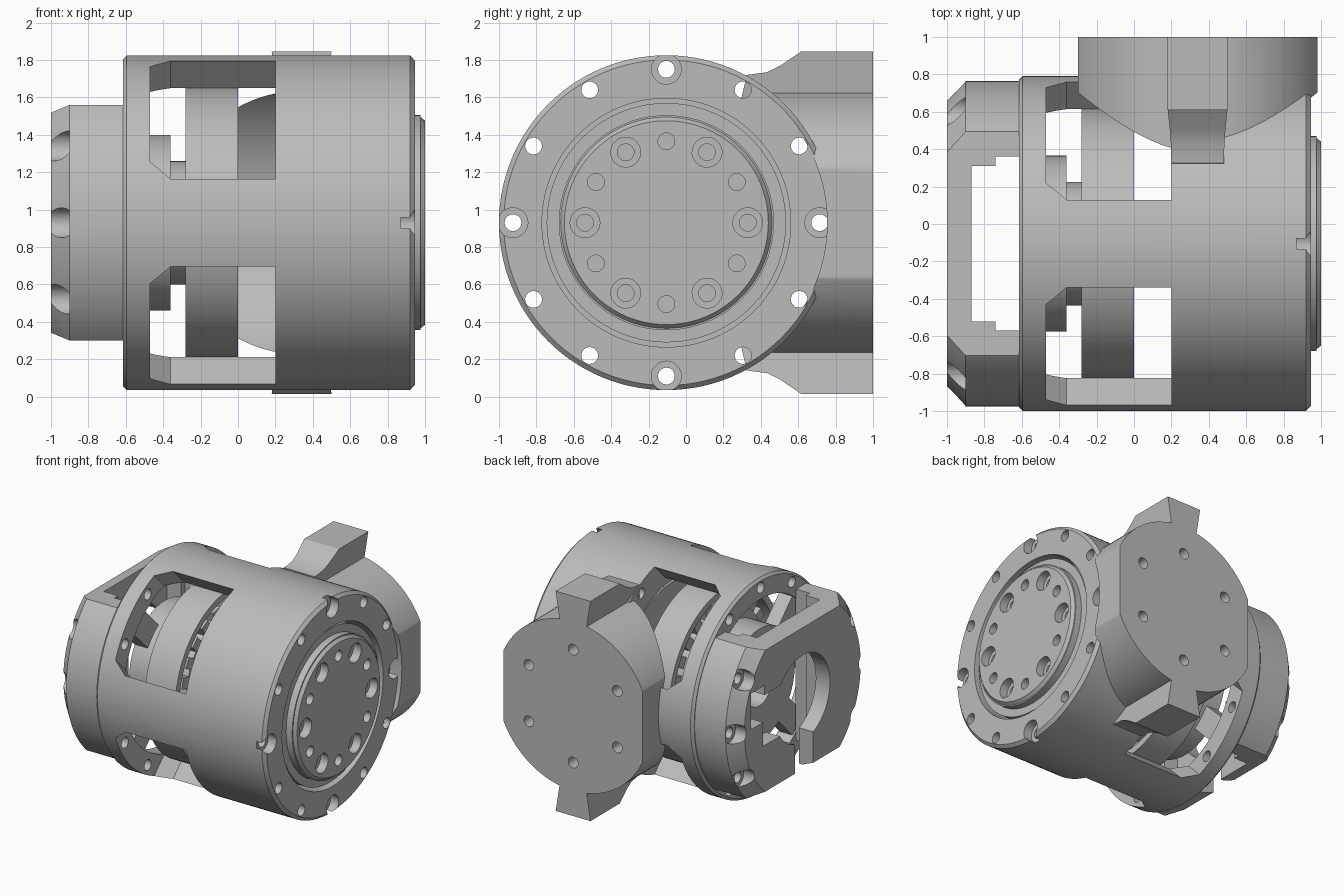
import bpy, bmesh, math
from mathutils import Matrix, Vector

if "Cube" in bpy.data.objects:
    bpy.data.objects.remove(bpy.data.objects["Cube"])

AXIS = Vector((0, -0.105, 0.93))      # centre line of the main barrel
HUB_X = 0.34                          # centre line of the side mount
ALONG_X = Matrix()
ALONG_Y = Matrix.Translation((HUB_X, 0, 0)) @ Matrix.Rotation(math.pi / 2, 4, 'Z')
SIDE = Matrix(((0, 0, 1, 0), (1, 0, 0, 0), (0, 1, 0, 0), (0, 0, 0, 1)))
FROM_FRONT = Matrix(((1, 0, 0, 0), (0, 0, 1, 0), (0, 1, 0, 0), (0, 0, 0, 1)))

metal = bpy.data.materials.new("grey_metal")
metal.use_nodes = True
metal.diffuse_color = (0.5, 0.5, 0.5, 1)
metal.node_tree.nodes["Principled BSDF"].inputs["Base Color"].default_value = (0.5, 0.5, 0.5, 1)


def finish(name, bm, matrix):
    bmesh.ops.remove_doubles(bm, verts=bm.verts, dist=1e-5)
    bmesh.ops.transform(bm, matrix=Matrix.Translation(AXIS) @ matrix, verts=bm.verts)
    bmesh.ops.recalc_face_normals(bm, faces=bm.faces)
    mesh = bpy.data.meshes.new(name)
    bm.to_mesh(mesh)
    bm.free()
    mesh.materials.append(metal)
    obj = bpy.data.objects.new(name, mesh)
    bpy.context.collection.objects.link(obj)
    return obj


def lathe(name, profile, matrix=ALONG_X, steps=80):
    """Turn a closed (along, radius) profile about the local x axis."""
    bm = bmesh.new()
    rings = []
    for k in range(steps):
        a = 2 * math.pi * k / steps
        rings.append([bm.verts.new((x, r * math.cos(a), r * math.sin(a))) for x, r in profile])
    n = len(profile)
    for k in range(steps):
        one, two = rings[k], rings[(k + 1) % steps]
        for i in range(n):
            j = (i + 1) % n
            if profile[i][1] + profile[j][1] > 0:
                bm.faces.new((one[i], one[j], two[j], two[i]))
    return finish(name, bm, matrix)


def rod(name, x0, x1, r, matrix=ALONG_X, steps=80):
    return lathe(name, [(x0, 0), (x0, r), (x1, r), (x1, 0)], matrix, steps)


def prism(name, points, w0, w1, matrix=ALONG_X):
    bm = bmesh.new()
    face = bm.faces.new([bm.verts.new((u, v, w0)) for u, v in points])
    new = bmesh.ops.extrude_face_region(bm, geom=[face])["geom"]
    top = [v for v in new if isinstance(v, bmesh.types.BMVert)]
    bmesh.ops.translate(bm, verts=top, vec=(0, 0, w1 - w0))
    return finish(name, bm, matrix)


def box(name, x0, x1, y0, y1, z0, z1):
    return prism(name, [(x0, y0), (x1, y0), (x1, y1), (x0, y1)], z0, z1)


def cut(obj, tool, operation='DIFFERENCE'):
    mod = obj.modifiers.new("cut", 'BOOLEAN')
    mod.object, mod.operation, mod.solver = tool, operation, 'EXACT'
    bpy.context.view_layer.objects.active = obj
    bpy.ops.object.modifier_apply(modifier=mod.name)
    bpy.data.objects.remove(tool)


def turned(degrees):
    return Matrix.Rotation(math.radians(degrees), 4, 'X')


def hole(obj, degrees, radius, x0, x1, r, base=ALONG_X):
    place = base @ turned(degrees) @ Matrix.Translation((0, radius, 0))
    cut(obj, rod("drill", x0, x1, r, place, 20))


# Barrel with four windows and a ring of bolt holes
barrel = lathe("barrel_housing", [
    (-0.615, 0.725), (-0.615, 0.875), (-0.595, 0.895), (0.92, 0.895), (0.945, 0.87),
    (0.945, 0.665), (0.2, 0.665), (0.2, 0.725)], steps=112)
window = [(-0.47, -0.36), (-0.36, -0.445), (0.2, -0.445),
          (0.2, 0.445), (-0.36, 0.445), (-0.47, 0.36)]
for k in range(4):
    cut(barrel, prism("window_cutter", window, 0.4, 1.2, turned(45 + 90 * k)))
for k in range(12):
    hole(barrel, 30 * k, 0.82, -0.7, 1.0, 0.045)
    if k % 3 == 0:
        hole(barrel, 30 * k, 0.82, 0.87, 1.0, 0.08)

# Output drum with its bolt circle
drum = lathe("output_drum", [
    (0.21, 0), (0.21, 0.64), (0.92, 0.64), (0.92, 0.575), (0.975, 0.575),
    (0.975, 0.565), (1.0, 0.545), (1.0, 0)])
for k in range(12):
    if k % 2 == 0:
        hole(drum, 30 * k, 0.435, 0.93, 1.1, 0.08)
    hole(drum, 30 * k, 0.435, 0.8, 1.1, 0.045)
lathe("drum_bearing", [(0.3, 0.63), (0.3, 0.67), (0.4, 0.67), (0.4, 0.63)])

# Motor ring, toothed core and stepped shaft inside the barrel
lathe("motor_ring", [(-0.28, 0.67), (-0.28, 0.724), (0, 0.724), (0, 0.67)])
rod("motor_core", -0.26, -0.02, 0.55)
for k in range(24):
    prism("core_tooth", [(-0.25, -0.045), (-0.01, -0.045), (-0.01, 0.045), (-0.25, 0.045)],
          0.5, 0.63, turned(15 * k))
lathe("stepped_shaft", [
    (-0.6, 0.17), (-0.6, 0.47), (-0.36, 0.47), (-0.36, 0.33), (-0.27, 0.33),
    (-0.27, 0.22), (0.22, 0.22), (0.22, 0.17)])
for k in range(4):
    prism("shaft_spoke", [(-0.6, -0.1), (-0.48, -0.1), (-0.48, 0.1), (-0.6, 0.1)],
          0.44, 0.76, turned(45 + 90 * k))

# End bracket: a clipped disc carried on two side blocks
bracket = lathe("end_bracket", [(-1, 0), (-1, 0.765), (-0.9, 0.87), (-0.61, 0.87), (-0.61, 0)])
outline = [(-1.02, 0.58), (-0.9, 0.63), (-0.5, 0.63),
           (-0.5, -0.63), (-0.9, -0.63), (-1.02, -0.58)]
cut(bracket, prism("clip", outline, -1, 1, FROM_FRONT), 'INTERSECT')
cut(bracket, box("gap", -0.87, -0.5, -0.415, 0.415, -1, 1))
cut(bracket, box("gap_step", -0.74, -0.5, -0.465, 0.465, -1, 1))
cut(bracket, rod("centre_hole", -1.1, -0.7, 0.36))
cut(bracket, box("lower_slot", -1.1, -0.8, -0.14, 0.1, -0.8, -0.3))
cut(bracket, box("side_slot", -1.1, -0.5, 0.25, 0.52, -0.2, 0.22))
cut(bracket, box("block_gap", -1.1, -0.5, 0.5, 0.68, 0, 0.3))
for a in (0, 30, -30, 150, 180, 210):
    hole(bracket, a, 0.82, -1.1, -0.9, 0.08)
    hole(bracket, a, 0.82, -1.1, -0.5, 0.045)

# Side mount that meets the barrel, with flats and six blind holes
mount = rod("side_mount", 0.3, 1.105, 0.705, ALONG_Y, 112)
cut(mount, box("flats", HUB_X - 0.64, HUB_X + 0.64, 0, 2, -1, 1), 'INTERSECT')
cut(mount, rod("barrel_clearance", -2, 2, 0.86, steps=112))
for k in range(6):
    hole(mount, 30 + 60 * k, 0.47, 1.0, 1.2, 0.045, ALONG_Y)

# Flared tabs above and below the mount
tab_profile = [(0.4, 0.66), (0.43, 0.79), (0.54, 0.805), (0.61, 0.84), (0.72, 0.915),
               (1.105, 0.915), (1.105, 0.6), (0.62, 0.6)]
for name, flip in (("upper_tab", 1), ("lower_tab", -1)):
    tab = prism(name, tab_profile, -0.16, 0.16, Matrix.Diagonal((1, 1, flip, 1)) @ SIDE)
    for v in tab.data.vertices:
        height = abs(v.co.z - AXIS.z)
        v.co.x = HUB_X + v.co.x * min(1, 0.75 + (height - 0.66))

# Smooth shading with sharp edges kept
bpy.ops.object.select_all(action='DESELECT')
for obj in bpy.context.collection.objects:
    if obj.type == 'MESH' and obj.data.materials and obj.data.materials[0] == metal:
        obj.select_set(True)
        bpy.context.view_layer.objects.active = obj
bpy.ops.object.shade_smooth_by_angle(angle=math.radians(25))
